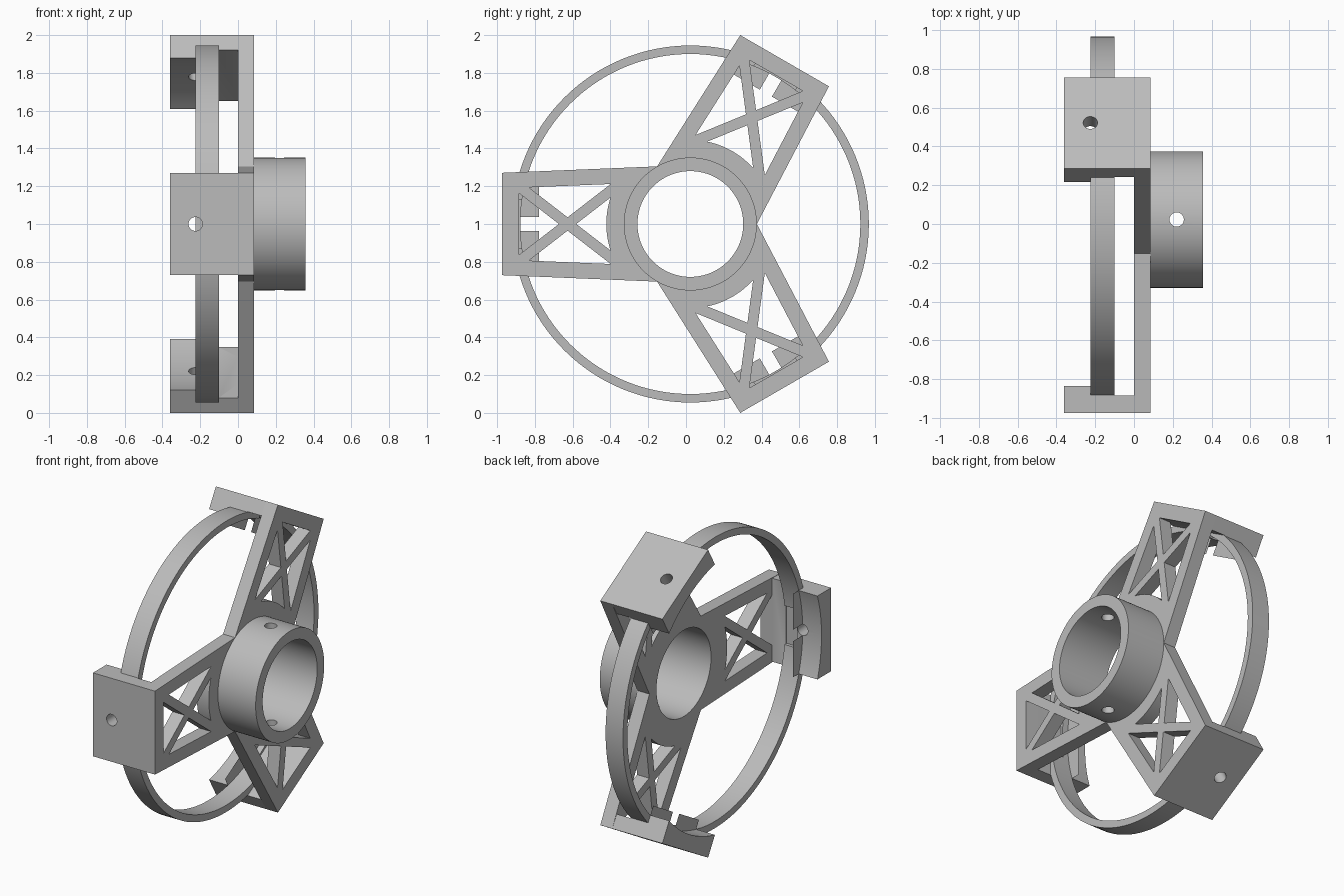
import bpy, bmesh, math
from mathutils import Matrix, Vector

if bpy.data.objects.get("Cube"):
    bpy.data.objects.remove(bpy.data.objects["Cube"])

CENTRE = Vector((0, 0.023, 1))
ARMS = [math.radians(a) for a in (180, 60, -60)]
X_BACK, X_FRONT = -0.36, 0.086          # block depth along the wheel axis
RIM_IN, RIM_OUT, TIP, HALF = 0.9, 0.945, 0.998, 0.271
ROOT, ROOT_HALF = 0.176, 0.305          # corner where two arms meet

grey = bpy.data.materials.new("light_grey")
grey.use_nodes = True
colour = (0.5, 0.5, 0.5, 1)
grey.diffuse_color = colour
grey.node_tree.nodes["Principled BSDF"].inputs["Base Color"].default_value = colour


def turn(d, t, angle):
    """Radial distance and sideways offset to wheel-plane coordinates."""
    c, s = math.cos(angle), math.sin(angle)
    return d * c - t * s, d * s + t * c


def prism(name, points, x0, x1, angle=0):
    bm = bmesh.new()
    verts = []
    for d, t in points:
        y, z = turn(d, t, angle)
        verts.append(bm.verts.new(CENTRE + Vector((x0, y, z))))
    face = bm.faces.new(verts)
    out = bmesh.ops.extrude_face_region(bm, geom=[face])
    moved = [v for v in out["geom"] if isinstance(v, bmesh.types.BMVert)]
    bmesh.ops.translate(bm, verts=moved, vec=(x1 - x0, 0, 0))
    bmesh.ops.recalc_face_normals(bm, faces=bm.faces)
    mesh = bpy.data.meshes.new(name)
    bm.to_mesh(mesh)
    bm.free()
    mesh.materials.append(grey)
    obj = bpy.data.objects.new(name, mesh)
    bpy.context.collection.objects.link(obj)
    return obj


def disc(name, radius, x0, x1, sides=128):
    ring = [turn(radius, 0, math.tau * i / sides) for i in range(sides)]
    return prism(name, ring, x0, x1)


def box(name, d0, d1, half, x0, x1, angle):
    return prism(name, [(d0, -half), (d1, -half), (d1, half), (d0, half)], x0, x1, angle)


def drill(x, angle, d0, d1, radius=0.037):
    """Round cutter running outwards from the axis."""
    bm = bmesh.new()
    bmesh.ops.create_cone(bm, cap_ends=True, segments=32, radius1=radius,
                          radius2=radius, depth=d1 - d0)
    mesh = bpy.data.meshes.new("drill")
    bm.to_mesh(mesh)
    bm.free()
    y, z = turn(1, 0, angle)
    out = Vector((0, y, z))
    move = Matrix.Translation(CENTRE + Vector((x, 0, 0)) + out * (d0 + d1) / 2)
    mesh.transform(move @ out.to_track_quat("Z", "Y").to_matrix().to_4x4())
    obj = bpy.data.objects.new("drill", mesh)
    bpy.context.collection.objects.link(obj)
    return obj


def combine(obj, tools, operation="DIFFERENCE", keep=False):
    for tool in tools:
        mod = obj.modifiers.new("cut", "BOOLEAN")
        mod.operation, mod.solver, mod.object = operation, "EXACT", tool
        bpy.context.view_layer.update()
        graph = bpy.context.evaluated_depsgraph_get()
        mesh = bpy.data.meshes.new_from_object(obj.evaluated_get(graph))
        obj.modifiers.clear()
        obj.data = mesh
        if not keep:
            bpy.data.objects.remove(tool)
    return obj


def side(d):
    """Half width of a tapering arm at radial distance d."""
    return ROOT_HALF + (HALF - ROOT_HALF) * (d - ROOT) / (TIP - ROOT)


def window(angle):
    """Arm opening, leaving crossed braces and a rounded hub edge."""
    wall, near, far, cross = 0.083, 0.3, 0.908, 0.65
    a, b = side(near) - wall, side(far) - wall
    opening = prism("opening", [(near, -a), (far, -b), (far, b), (near, a)], -0.1, 0.2, angle)
    tools = [disc("hub_edge", 0.445, -0.2, 0.3)]
    for sign in (1, -1):
        along = Vector((0.79, 0.61 * sign)).normalized()
        across = Vector((-along.y, along.x)) * 0.028
        mid = Vector((cross, 0))
        pts = [mid + along * u + across * v for u, v in ((-1, -1), (1, -1), (1, 1), (-1, 1))]
        tools.append(prism("brace", pts, -0.2, 0.3, angle))
    return combine(opening, tools)


# Three-armed plate with braced windows and a central bore
outline = []
for arm in reversed(ARMS):
    outline += [turn(d, t, arm) for d, t in ((ROOT, -ROOT_HALF), (TIP, -HALF), (TIP, HALF))]
frame = prism("arm_frame", outline, 0, X_FRONT)
combine(frame, [disc("bore", 0.28, -1, 1)] + [window(a) for a in ARMS])

# Rim ring
rim = combine(disc("rim_ring", RIM_OUT, -0.225, -0.1), [disc("inside", RIM_IN, -1, 1)])

# End blocks that grip the rim, with a small pocket and a radial hole
for arm in ARMS:
    block = box("end_block", 0.8, TIP, HALF, X_BACK, 0, arm)
    combine(block, [disc("inside", RIM_IN, -1, -0.225),
                    disc("rim_seat", RIM_OUT, -0.225, -0.1),
                    box("gap", 0.5, 0.908, 0.5, -0.1, 0.1, arm)])
    combine(frame, [block], "UNION")
    pocket = box("pocket", 0.7, 0.912, 0.126, -0.185, -0.05, arm)
    hole = drill(-0.225, arm, 0.7, 1.2)
    combine(rim, [pocket, hole], keep=True)
    combine(frame, [hole])
    bpy.data.objects.remove(pocket)

# Hub collar with two cross holes
collar = disc("hub_collar", 0.352, X_FRONT, 0.357)
combine(collar, [disc("bore", 0.28, -1, 1)] +
        [drill(0.22, math.radians(a), 0.1, 0.6) for a in (90, -90)])

# Smooth the round surfaces, keep crisp edges
bpy.ops.object.select_all(action="DESELECT")
for obj in (frame, rim, collar):
    obj.select_set(True)
bpy.context.view_layer.objects.active = frame
bpy.ops.object.shade_smooth_by_angle(angle=math.radians(30))
